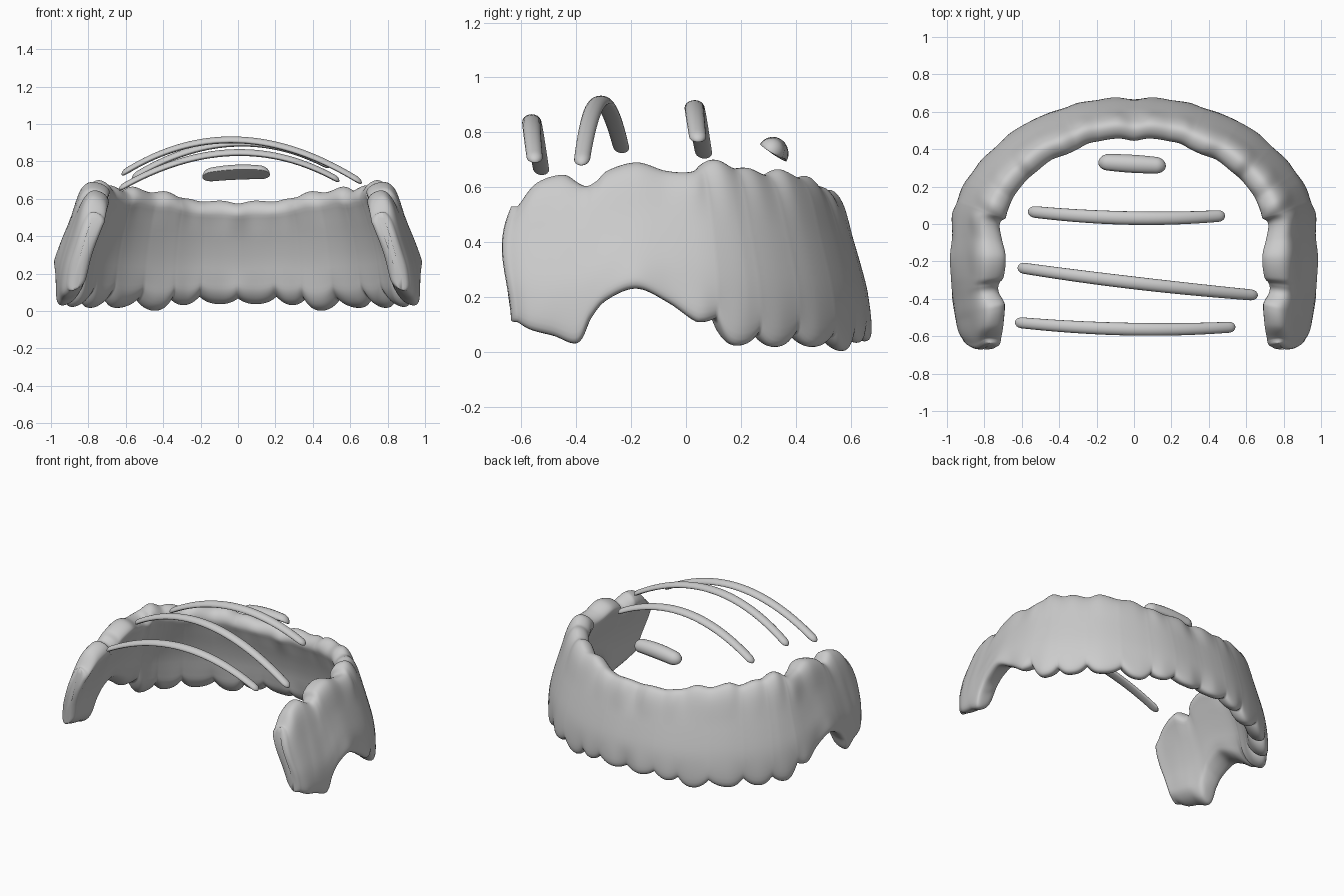
import bpy, bmesh, math
from mathutils import Vector

if "Cube" in bpy.data.objects:
    bpy.data.objects.remove(bpy.data.objects["Cube"])


def catmull(pts, n, closed=False):
    """Smooth curve through points of any dimension, n steps per span."""
    m, out = len(pts), []
    for i in range(m if closed else m - 1):
        q = [pts[k % m] if closed else pts[min(max(k, 0), m - 1)] for k in range(i - 1, i + 3)]
        for j in range(n):
            t = j / n
            out.append([0.5 * (2 * b + (c - a) * t + (2 * a - 5 * b + 4 * c - d) * t * t
                               + (3 * b - a - 3 * c + d) * t ** 3) for a, b, c, d in zip(*q)])
    if not closed:
        out.append(list(pts[-1]))
    return out


def skin(name, rings):
    """Join closed rings into a capped smooth tube."""
    bm = bmesh.new()
    rows = [[bm.verts.new(p) for p in r] for r in rings]
    n = len(rows[0])
    for a, b in zip(rows, rows[1:]):
        for k in range(n):
            bm.faces.new((a[k], a[(k + 1) % n], b[(k + 1) % n], b[k]))
    bm.faces.new(rows[0])
    bm.faces.new(rows[-1][::-1])
    bmesh.ops.recalc_face_normals(bm, faces=bm.faces)
    for f in bm.faces:
        f.smooth = True
    me = bpy.data.meshes.new(name)
    bm.to_mesh(me)
    bm.free()
    ob = bpy.data.objects.new(name, me)
    bpy.context.collection.objects.link(ob)
    return ob


# Arch shell: half path from front centre to end (x, y, bottom z, top z, depth scale)
half = [
    (0.10, 0.685, .04, .59, .77), (0.21, 0.667, .08, .585, .76), (0.30, 0.655, .035, .60, .78),
    (0.37, 0.627, .065, .61, .80), (0.46, 0.60, .005, .64, .84), (0.56, 0.555, .065, .635, .82),
    (0.67, 0.49, .02, .665, .87), (0.74, 0.42, .075, .645, .84), (0.82, 0.35, .02, .67, .89),
    (0.87, 0.28, .07, .67, .90), (0.925, 0.205, .025, .70, .96), (0.955, 0.12, .125, .68, .95),
    (0.985, 0.05, .11, .655, .90), (0.985, -0.06, .18, .66, .92), (0.999, -0.18, .232, .69, 1.03),
    (0.992, -0.29, .19, .66, .97), (0.985, -0.35, .125, .62, .88), (0.98, -0.40, .035, .605, .87),
    (0.965, -0.49, .06, .645, .95), (0.95, -0.57, .082, .615, .86), (0.925, -0.615, .11, .53, .70)]
ctrl_pts = [(-p[0],) + p[1:] for p in half[::-1]] + [(0, .67, .07, .575, .76)] + half
S = 10
path = catmull(ctrl_pts, S)
n = len(path)

# Round lobes with narrow gaps along the front part of the lower edge
for i, (a, b) in enumerate(zip(ctrl_pts, ctrl_pts[1:])):
    if min(a[1], b[1]) > .04:
        for j in range(S):
            t = j / S
            t = t ** 2.3 if b[2] > a[2] else 1 - (1 - t) ** 2.3
            path[i * S + j][2] = a[2] + (b[2] - a[2]) * t


def blurred(i, r=16):
    r = min(r, i, n - 1 - i)
    win = path[i - r:i + r + 1]
    return [sum(c) / len(win) for c in zip(*win)]


# Cross-section: (inset, height fraction), outer wall up, over the rim, inner wall down
section = catmull([(.045, -.005), (.012, .03), (0, .15), (.006, .32), (.04, .52), (.085, .72), (.13, .88),
                   (.175, .975), (.22, 1.0), (.27, .965), (.29, .89), (.26, .79), (.205, .6),
                   (.165, .4), (.148, .22), (.137, .11), (.1, .03)], 3, True)

rings = []
for i in range(n):
    a, b = path[max(i - 18, 0)], path[min(i + 18, n - 1)]
    t = Vector((b[0] - a[0], b[1] - a[1])).normalized()
    nx, ny = t.y, -t.x
    edge = min(i, n - 1 - i)
    if edge < 18:  # ends run straight back
        w = edge / 18
        nx = nx * w + math.copysign(1 - w, -path[i][0])
        ny *= w

    soft = blurred(i)
    lean = .05 + .7 * max(0, soft[2] - .05)

    def place(q, off, h):
        x, y, zb, zt, d = q
        off = off * d + lean * h * (1 - h)
        return Vector((x + nx * off, y + ny * off, zb + h * (zt - zb)))

    ring = []
    for off, h in section:
        # lobes are strong at both rims and fade on the walls
        k = max(1 - max(h - .05, 0) / .3, (h - .6) / .3, 0.2)
        p = place(soft, off, h).lerp(place(path[i], off, h), min(k, 1))
        p.y -= 0.035 * math.sin(math.pi * min(1, max(0, h)) ** 1.6) * max(0, 1 - edge / 14)
        ring.append(p)
    rings.append(ring)


def end_cap(ring):
    """Progressively smaller rings that round off an end."""
    out = []
    spine = [(ring[k] + ring[(48 - k) % len(ring)]) / 2 for k in range(len(ring))]
    for s, dy in ((.88, -.012), (.65, -.019), (.3, -.022)):
        out.append([c + (p - c) * s + Vector((0, dy, 0)) for p, c in zip(ring, spine)])
    return out


rings = end_cap(rings[0])[::-1] + rings + end_cap(rings[-1])
skin("arch_shell", rings)


# Palate ridges: curved half-round rods with rounded ends
def rod(name, left, mid, right, w, hgt, tilt=0.0, under=.35):
    l, m, r = Vector(left), Vector(mid), Vector(right)
    ctrl = 2 * m - (l + r) / 2
    steps, out = 48, []
    for i in range(steps + 1):
        t = 0.5 - 0.5 * math.cos(math.pi * i / steps)
        p = l * (1 - t) ** 2 + ctrl * 2 * t * (1 - t) + r * t * t
        tan = ((ctrl - l) * (1 - t) + (r - ctrl) * t).normalized()
        side = tan.cross(Vector((0, math.sin(tilt), math.cos(tilt)))).normalized()
        up = side.cross(tan)
        e = min(t, 1 - t) * (r - l).length / w
        s = math.sqrt(max(0.002, 1 - max(0, 1 - e) ** 2))
        s *= 0.85 + 0.15 * math.sin(math.pi * t)
        ring = []
        for k in range(20):
            c, v = math.cos(k * math.tau / 20), math.sin(k * math.tau / 20)
            ring.append(p + side * (w * s * c) + up * (hgt * s * (v if v > 0 else v * under)))
        out.append(ring)
    return skin(name, out)


rod("ridge_back", (-.635, -.525, .645), (-.03, -.562, .838), (.54, -.55, .69), .034, .027)
rod("ridge_middle", (-.62, -.232, .725), (0, -.315, .906), (.66, -.382, .68), .034, .027)
rod("ridge_front", (-.565, .068, .705), (-.03, .032, .888), (.485, .045, .765), .036, .028)
rod("ridge_small", (-.19, .33, .712), (-.01, .318, .73), (.17, .308, .728), .052, .053, .56, .05)
